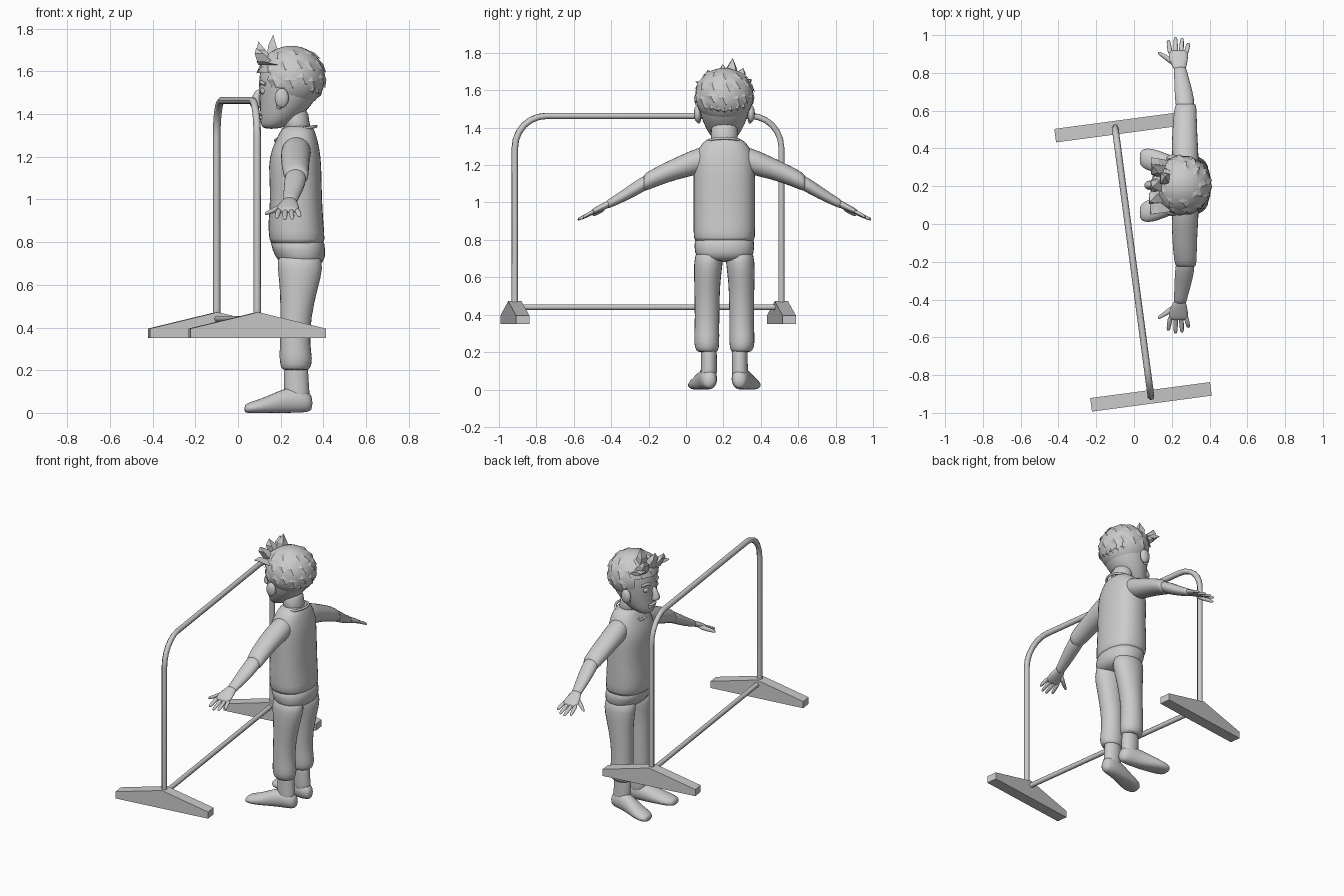
import bpy, bmesh, math, random
from mathutils import Vector

random.seed(4)
if "Cube" in bpy.data.objects:
    bpy.data.objects.remove(bpy.data.objects["Cube"])

grey = bpy.data.materials.new("plain grey")
grey.use_nodes = True
grey.diffuse_color = (0.6, 0.6, 0.6, 1)
grey.node_tree.nodes["Principled BSDF"].inputs["Base Color"].default_value = grey.diffuse_color
FIGURE = (0, 0.205, 0)          # the figure's own plane of symmetry


def finish(name, bm, location=FIGURE, pair=False, smooth=True, subdiv=0):
    bmesh.ops.recalc_face_normals(bm, faces=bm.faces)
    mesh = bpy.data.meshes.new(name)
    bm.to_mesh(mesh)
    bm.free()
    mesh.materials.append(grey)
    mesh.polygons.foreach_set("use_smooth", [smooth] * len(mesh.polygons))
    obj = bpy.data.objects.new(name, mesh)
    obj.location = location
    bpy.context.collection.objects.link(obj)
    if subdiv:
        obj.modifiers.new("round", "SUBSURF").levels = subdiv
        obj.modifiers["round"].render_levels = subdiv
    if pair:
        mirror = obj.modifiers.new("pair", "MIRROR")
        mirror.use_axis = (False, True, False)
        mirror.use_mirror_merge = False
    return obj


def loft(name, axis, rings, n=12, box=1.0, floor=None, **kw):
    """Skin oval rings (position, centre a, centre b, radius a, radius b) along an axis."""
    bm = bmesh.new()
    loops = []
    for pos, ca, cb, ra, rb in rings:
        loop = []
        for i in range(n):
            t = math.tau * i / n
            c, s = math.cos(t), math.sin(t)
            a = ca + ra * 1.03 * math.copysign(abs(c) ** box, c)
            b = cb + rb * 1.03 * math.copysign(abs(s) ** box, s)
            p = {"x": (pos, a, b), "y": (a, pos, b), "z": (a, b, pos)}[axis]
            if floor is not None:
                p = (p[0], p[1], max(p[2], floor))
            loop.append(bm.verts.new(p))
        loops.append(loop)
    for lo, hi in zip(loops, loops[1:]):
        for i in range(n):
            j = (i + 1) % n
            bm.faces.new((lo[i], lo[j], hi[j], hi[i]))
    bm.faces.new(loops[0])
    bm.faces.new(loops[-1])
    return finish(name, bm, subdiv=kw.pop("subdiv", 1), **kw)


def ball(name, centre, radii, pair=False):
    bm = bmesh.new()
    bmesh.ops.create_uvsphere(bm, u_segments=14, v_segments=10, radius=1)
    bmesh.ops.scale(bm, vec=radii, verts=bm.verts)
    bmesh.ops.translate(bm, vec=centre, verts=bm.verts)
    return finish(name, bm, pair=pair)


def pipe(name, points, radius, location=(0, 0, 0), cyclic=False, sides=1):
    curve = bpy.data.curves.new(name, "CURVE")
    curve.dimensions = "3D"
    curve.bevel_depth, curve.bevel_resolution, curve.use_fill_caps = radius, sides, True
    spline = curve.splines.new("POLY")
    spline.points.add(len(points) - 1)
    for sp, p in zip(spline.points, points):
        sp.co = (*p, 1)
    spline.use_cyclic_u = cyclic
    curve.materials.append(grey)
    obj = bpy.data.objects.new(name, curve)
    obj.location = location
    bpy.context.collection.objects.link(obj)


# Rack: bent tube, lower rail and two wedge feet
far, near = Vector((-0.1, 0.51, 0)), Vector((0.09, -0.915, 0))
along = (near - far).normalized()
across = Vector((-along.y, along.x, 0))
span, bend, top = (near - far).length, 0.17, 1.463
path = [(0, 0.44)]
path += [(bend - bend * math.cos(t), top - bend + bend * math.sin(t))
         for t in [k * math.pi / 12 for k in range(7)]]
path += [(span - d, z) for d, z in reversed(path)]
pipe("rack_frame", [far + along * d + Vector((0, 0, z)) for d, z in path], 0.018)
pipe("rack_lower_rail", [p + Vector((0, 0, 0.44)) for p in (far, near)], 0.016)
for name, spot in (("rack_far_foot", far), ("rack_near_foot", near)):
    bm = bmesh.new()
    outline = [(-0.32, 0.35), (0.32, 0.35), (0.32, 0.395), (0, 0.472), (-0.32, 0.395)]
    base = bm.faces.new([bm.verts.new(across * u - along * 0.036 + Vector((0, 0, z)))
                         for u, z in outline])
    out = bmesh.ops.extrude_face_region(bm, geom=[base])
    bmesh.ops.translate(bm, vec=along * 0.072,
                        verts=[v for v in out["geom"] if isinstance(v, bmesh.types.BMVert)])
    finish(name, bm, location=spot, smooth=False)

# Clothes
loft("shirt", "z", [(0.79, .278, 0, .118, .155), (0.8, .277, 0, .13, .162), (0.9, .27, 0, .128, .164),
                    (1.0, .273, 0, .119, .163), (1.12, .268, 0, .122, .163), (1.2, .267, 0, .12, .163),
                    (1.27, .274, 0, .1, .15), (1.32, .28, 0, .08, .115), (1.35, .28, 0, .064, .08)],
     n=16, box=0.85)
loft("trouser_seat", "z", [(0.68, .3, 0, .085, .135), (0.73, .293, 0, .118, .158),
                           (0.8, .277, 0, .128, .16), (0.82, .277, 0, .11, .14)], n=16, box=0.85)
loft("trouser_leg", "z", [(0.2, .27, .09, .055, .045), (0.205, .27, .092, .068, .06),
                          (0.25, .272, .095, .08, .07), (0.32, .266, .093, .07, .066),
                          (0.45, .27, .092, .073, .067), (0.58, .285, .092, .088, .07),
                          (0.68, .293, .085, .11, .08), (0.76, .285, .08, .1, .07)], pair=True)
loft("sleeve", "y", [(0.06, .278, 1.245, .06, .06), (0.14, .272, 1.222, .073, .075),
                     (0.25, .268, 1.185, .068, .06), (0.36, .27, 1.14, .063, .054),
                     (0.43, .274, 1.105, .057, .048), (0.432, .274, 1.104, .045, .036)], pair=True)
pipe("collar", [(.28 + .085 * math.cos(t) - .02 * (math.cos(t) < -.9), .088 * math.sin(t),
                 1.325 + .018 * math.cos(t) - .03 * (math.cos(t) < -.9))
                for t in [k * math.tau / 20 for k in range(20)]], 0.008, FIGURE, True)

# Bare limbs
loft("forearm", "y", [(0.38, .273, 1.127, .05, .042), (0.46, .268, 1.085, .052, .043),
                      (0.54, .256, 1.035, .043, .034), (0.61, .245, .998, .034, .026),
                      (0.63, .243, .988, .032, .024)], pair=True)
loft("palm", "y", [(0.6, .245, 1.0, .028, .02), (0.63, .24, .987, .038, .022),
                   (0.67, .235, .967, .053, .02), (0.705, .235, .95, .053, .016),
                   (0.715, .235, .946, .045, .01)], n=10, pair=True)
for name, x0, x1, tip in (("index_finger", .193, .182, .77), ("middle_finger", .221, .22, .785),
                          ("ring_finger", .249, .254, .78), ("little_finger", .276, .288, .755)):
    drop = .945 - (tip - .7) * .42
    loft(name, "y", [(.69, x0, .954, .014, .013), (.73, (x0 + x1) / 2, (.954 + drop) / 2, .013, .012),
                     (tip - .008, x1, drop + .003, .011, .01), (tip, x1, drop, .006, .006)], n=8, pair=True)
loft("thumb", "x", [(.215, .645, .972, .02, .018), (.175, .672, .952, .018, .015),
                    (.14, .695, .938, .012, .011), (.125, .702, .933, .007, .007)], n=8, pair=True)
loft("ankle", "z", [(0.04, .28, .085, .06, .045), (0.1, .275, .083, .06, .044),
                    (0.18, .272, .082, .058, .042), (0.26, .272, .084, .055, .045)], pair=True)
loft("foot", "x", [(.35, .08, .045, .022, .03), (.325, .082, .055, .045, .055), (.26, .088, .06, .05, .065),
                   (.19, .105, .045, .055, .06), (.12, .128, .03, .062, .04), (.07, .138, .024, .06, .032),
                   (.04, .143, .02, .045, .024), (.03, .143, .018, .025, .014)], floor=0.0, pair=True)

# Head and face
loft("neck", "z", [(1.3, .285, 0, .07, .08), (1.36, .27, 0, .062, .07), (1.44, .265, 0, .066, .075)])
loft("head", "z", [(1.33, .155, 0, .035, .04), (1.35, .175, 0, .07, .07), (1.4, .205, 0, .1, .1),
                   (1.46, .232, 0, .128, .125), (1.52, .242, 0, .143, .138), (1.59, .25, 0, .15, .145),
                   (1.65, .25, 0, .13, .125), (1.69, .25, 0, .075, .075)], n=16)
loft("nose", "z", [(1.425, .095, 0, .018, .022), (1.44, .078, 0, .03, .029), (1.465, .08, 0, .024, .02),
                   (1.52, .1, 0, .016, .013)], n=8)
ball("eye", (.122, .05, 1.508), (.018, .025, .018), True)
ball("ear", (.205, .143, 1.475), (.034, .02, .046), True)
ball("ear_lobe", (.195, .137, 1.44), (.017, .012, .018), True)
for name, x, z, r in (("upper_lip", .108, 1.397, .009), ("lower_lip", .112, 1.383, .011)):
    ball(name, (x, 0, z), (.016, .038, r))
pipe("brow_left", [(.107, -.025, 1.54), (.108, -.055, 1.55), (.13, -.085, 1.54)], .009, FIGURE)
pipe("brow_right", [(.107, .025, 1.54), (.108, .055, 1.55), (.13, .085, 1.54)], .009, FIGURE)

# Hair cap, trimmed along a hairline that falls from forehead to nape
C, R = Vector((.25, 0, 1.57)), Vector((.158, .156, .15))
bm = bmesh.new()
bmesh.ops.create_uvsphere(bm, u_segments=28, v_segments=20, radius=1)
for v in bm.verts:
    v.co = C + Vector(a * b for a, b in zip(v.co, R))
hairline = lambda x: 1.6 if x < .16 else 1.53 if x < .23 else 1.43
bmesh.ops.delete(bm, geom=[f for f in bm.faces if f.calc_center_median().z <
                           hairline(f.calc_center_median().x)], context="FACES")
finish("hair_cap", bm)

# Overlapping pointed locks lying over the cap
bm = bmesh.new()


def lock(turn, high, low, wide, lift):
    def on(t, h, k):
        d = Vector((math.cos(t) * math.cos(h), math.sin(t) * math.cos(h), math.sin(h)))
        return bm.verts.new(C + Vector(a * b * k for a, b in zip(d, R)))
    mid = high * .35 + low * .65
    a, tip = on(turn, high, .99), on(turn + .12, low, lift)
    l, c, r = (on(turn + s * wide, mid, k) for s, k in ((-1, .99), (0, 1.04), (1, .99)))
    for tri in ((a, l, c), (a, c, r), (l, tip, c), (c, tip, r)):
        bm.faces.new(tri)


for count, high, low, wide in ((9, 1.4, .65, .5), (13, .95, .2, .34), (15, .45, -.3, .27)):
    for i in range(count):
        turn = math.tau * (i + random.uniform(-.2, .2)) / count
        front = math.cos(turn) < -.55
        if front and low < 0:
            continue
        lock(turn, high, low + random.uniform(-.1, .1), wide, 1.06)
for i in range(7):
    lock((i - 3) * .27, .0, -.85 + abs(i - 3) * .07, .2, .97)
finish("hair_locks", bm, smooth=False)

# Raised fringe of upright tufts
bm = bmesh.new()
for x, y, tx, ty, tz in ((.14, -.1, .09, -.15, 1.64), (.13, -.05, .085, -.09, 1.71), (.14, 0, .095, -.01, 1.74),
                         (.17, .03, .165, .045, 1.772), (.14, .07, .1, .1, 1.72), (.14, .1, .1, .135, 1.66)):
    root, tip = Vector((x, y, 1.64)), Vector((tx, ty, tz))
    mid = root.lerp(tip, .55) + Vector((-.012, 0, .006))
    ring = [bm.verts.new(root + Vector((a, b, -.01))) for a, b in ((-.035, -.02), (-.01, .04), (.05, .03), (.05, -.04))]
    waist = [bm.verts.new(mid + Vector((a, b, 0))) for a, b in ((-.015, -.028), (-.015, .028), (.025, .022), (.025, -.022))]
    end = bm.verts.new(tip)
    for i in range(4):
        j = (i + 1) % 4
        bm.faces.new((ring[i], ring[j], waist[j], waist[i]))
        bm.faces.new((waist[i], waist[j], end))
finish("hair_fringe", bm, smooth=False)
